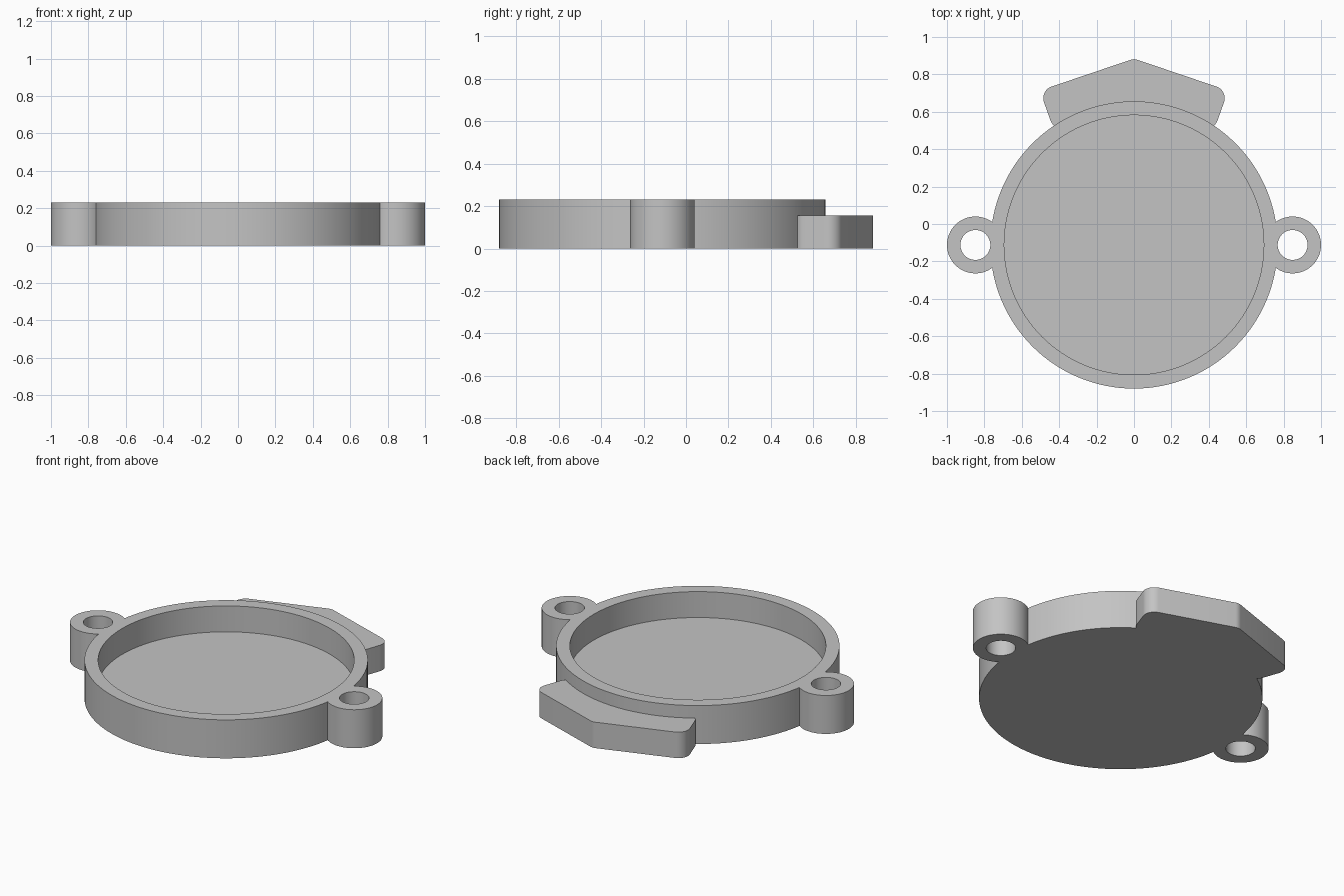
import bpy
import bmesh
from math import cos, sin, radians, tau

if "Cube" in bpy.data.objects:
    bpy.data.objects.remove(bpy.data.objects["Cube"], do_unlink=True)

# Main dimensions
CENTER_Y = -0.112
RIM_R, POCKET_R = 0.768, 0.694
EAR_X, EAR_R, HOLE_R = 0.848, 0.152, 0.08
HEIGHT, TAB_HEIGHT, FLOOR = 0.23, 0.155, 0.075

grey = bpy.data.materials.new("plain_grey")
grey.use_nodes = True
grey.diffuse_color = (0.55, 0.55, 0.55, 1)
grey.node_tree.nodes["Principled BSDF"].inputs["Base Color"].default_value = grey.diffuse_color


def arc(cx, cy, r, start, end, steps):
    angles = [radians(start + (end - start) * i / steps) for i in range(steps + 1)]
    return [(cx + r * cos(a), cy + r * sin(a)) for a in angles]


def prism(name, outline, z0, z1):
    """Extrude a flat outline between two heights."""
    bm = bmesh.new()
    face = bm.faces.new([bm.verts.new((x, y, z0)) for x, y in outline])
    top = bmesh.ops.extrude_face_region(bm, geom=[face])["geom"]
    verts = [v for v in top if isinstance(v, bmesh.types.BMVert)]
    bmesh.ops.translate(bm, verts=verts, vec=(0, 0, z1 - z0))
    bmesh.ops.recalc_face_normals(bm, faces=bm.faces)
    mesh = bpy.data.meshes.new(name)
    bm.to_mesh(mesh)
    bm.free()
    mesh.materials.append(grey)
    obj = bpy.data.objects.new(name, mesh)
    bpy.context.collection.objects.link(obj)
    return obj


def disc(name, x, r, z0, z1, sides):
    ring = [(x + r * cos(tau * i / sides), CENTER_Y + r * sin(tau * i / sides))
            for i in range(sides)]
    return prism(name, ring, z0, z1)


def combine(target, tool, operation):
    """Apply a boolean and remove its tool object."""
    tool.hide_render = True
    mod = target.modifiers.new(operation.lower(), "BOOLEAN")
    mod.operation, mod.object, mod.solver = operation, tool, "EXACT"
    bpy.context.view_layer.objects.active = target
    bpy.ops.object.modifier_apply(modifier=mod.name)
    bpy.data.objects.remove(tool, do_unlink=True)


# Round body
body = disc("round_cap_body", 0, RIM_R, 0, HEIGHT, 128)

# Pointed rear tab with rounded corners, mirrored about the middle
half = (arc(0, 0.826, 0.055, 90, 70.5, 3)
        + arc(0.42, 0.673, 0.065, 70.5, -19.5, 12)
        + arc(0.39, 0.573, 0.06, -19.5, -80, 8))
outline = half + [(-x, y) for x, y in reversed(half[1:])]
combine(body, prism("rear_tab", outline, 0, TAB_HEIGHT), "UNION")

# Mounting ears on both sides
for side in (-1, 1):
    combine(body, disc("ear", side * EAR_X, EAR_R, 0, HEIGHT, 64), "UNION")

# Open pocket and screw holes
combine(body, disc("pocket_cutter", 0, POCKET_R, FLOOR, HEIGHT + 0.1, 128), "DIFFERENCE")
for side in (-1, 1):
    combine(body, disc("hole_cutter", side * EAR_X, HOLE_R, -0.1, HEIGHT + 0.1, 48), "DIFFERENCE")

# Smooth round walls, sharp edges
bpy.ops.object.select_all(action="DESELECT")
body.select_set(True)
bpy.context.view_layer.objects.active = body
bpy.ops.object.shade_smooth_by_angle(angle=radians(30))
